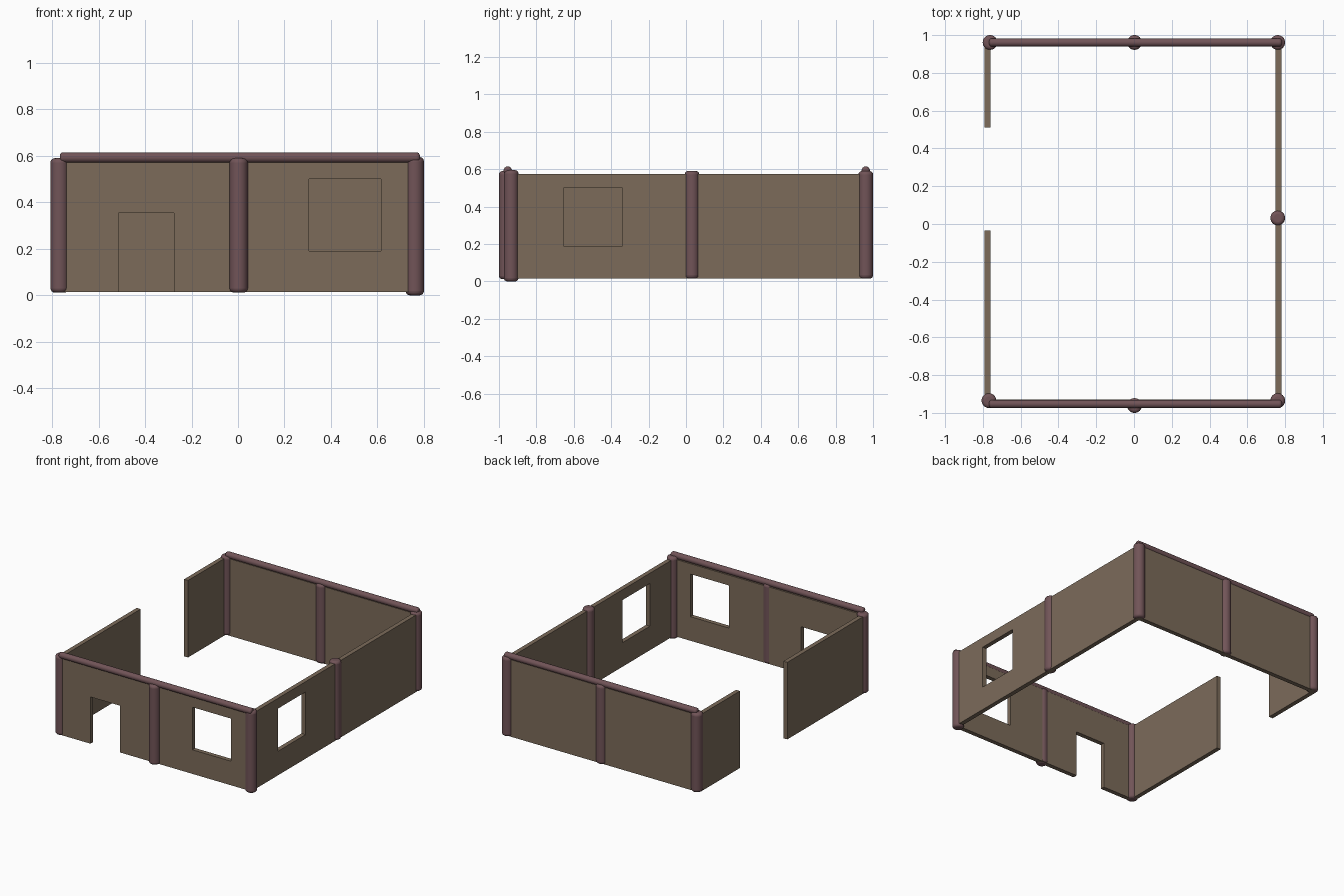
import bpy, bmesh, math

if "Cube" in bpy.data.objects:
    bpy.data.objects.remove(bpy.data.objects["Cube"])

Z0, Z1 = 0.015, 0.575
THICK = 0.032


def material(name, rgb):
    m = bpy.data.materials.new(name)
    m.diffuse_color = (*rgb, 1)
    m.use_nodes = True
    m.node_tree.nodes["Principled BSDF"].inputs["Base Color"].default_value = m.diffuse_color
    return m


plaster = material("plaster", (0.20, 0.147, 0.102))
timber = material("timber", (0.165, 0.088, 0.096))


def wall(name, axis, offset, start, end, openings=()):
    """Upright panel along x or y; openings are (u0, u1, z0, z1)."""
    us = sorted({start, end, *[u for o in openings for u in o[:2]]})
    zs = sorted({Z0, Z1, *[z for o in openings for z in o[2:]]})
    bm = bmesh.new()
    grid = [[bm.verts.new((u, offset, z) if axis == 'x' else (offset, u, z))
             for z in zs] for u in us]
    for i in range(len(us) - 1):
        for j in range(len(zs) - 1):
            u, z = (us[i] + us[i + 1]) / 2, (zs[j] + zs[j + 1]) / 2
            if any(o[0] < u < o[1] and o[2] < z < o[3] for o in openings):
                continue
            bm.faces.new((grid[i][j], grid[i + 1][j],
                          grid[i + 1][j + 1], grid[i][j + 1]))
    # extra points on straight edges merge away into clean panels
    bmesh.ops.delete(bm, geom=[v for v in bm.verts if not v.link_faces], context='VERTS')
    me = bpy.data.meshes.new(name)
    bm.to_mesh(me)
    bm.free()
    me.materials.append(plaster)
    ob = bpy.data.objects.new(name, me)
    bpy.context.collection.objects.link(ob)
    mod = ob.modifiers.new("thickness", 'SOLIDIFY')
    mod.thickness = THICK
    mod.offset = 0


def log(name, radius, length, centre, rotation=(0, 0, 0), soft=0.018):
    """Round timber with softened ends."""
    bpy.ops.mesh.primitive_cylinder_add(vertices=32, radius=radius, depth=length,
                                        location=centre, rotation=rotation)
    ob = bpy.context.object
    ob.name = name
    ob.data.materials.append(timber)
    bpy.ops.object.shade_smooth_by_angle(angle=math.radians(40))
    mod = ob.modifiers.new("soft_ends", 'BEVEL')
    mod.width = soft
    mod.segments = 4
    mod.limit_method = 'ANGLE'
    mod.angle_limit = math.radians(40)
    ob.modifiers.move(len(ob.modifiers) - 1, 0)


# Walls with door, windows and the gap on the left side
wall("front_wall", 'x', -0.945, -0.77, 0.77,
     [(-0.515, -0.275, Z0, 0.355), (0.305, 0.615, 0.19, 0.50)])
wall("back_wall", 'x', 0.96, -0.77, 0.77)
wall("right_wall", 'y', 0.765, -0.94, 0.96, [(-0.655, -0.34, 0.19, 0.50)])
wall("left_wall_front", 'y', -0.775, -0.94, -0.035)
wall("left_wall_back", 'y', -0.775, 0.51, 0.96)

# Posts: x, y, bottom, top
posts = {
    "front_left_post": (-0.768, -0.935, 0.012, 0.59),
    "front_middle_post": (0.003, -0.961, 0.012, 0.59),
    "front_right_post": (0.761, -0.935, 0.0, 0.595),
    "right_middle_post": (0.761, 0.032, 0.015, 0.59),
    "back_right_post": (0.761, 0.961, 0.015, 0.59),
    "back_middle_post": (0.003, 0.961, 0.015, 0.59),
    "back_left_post": (-0.762, 0.961, 0.015, 0.59),
}
for name, (x, y, low, high) in posts.items():
    log(name, 0.039, high - low, (x, y, (low + high) / 2))

# Top beams along the front and back
for name, y in (("front_beam", -0.953), ("back_beam", 0.961)):
    log(name, 0.022, 1.55, (0.008, y, 0.593), (0, math.pi / 2, 0), 0.014)
